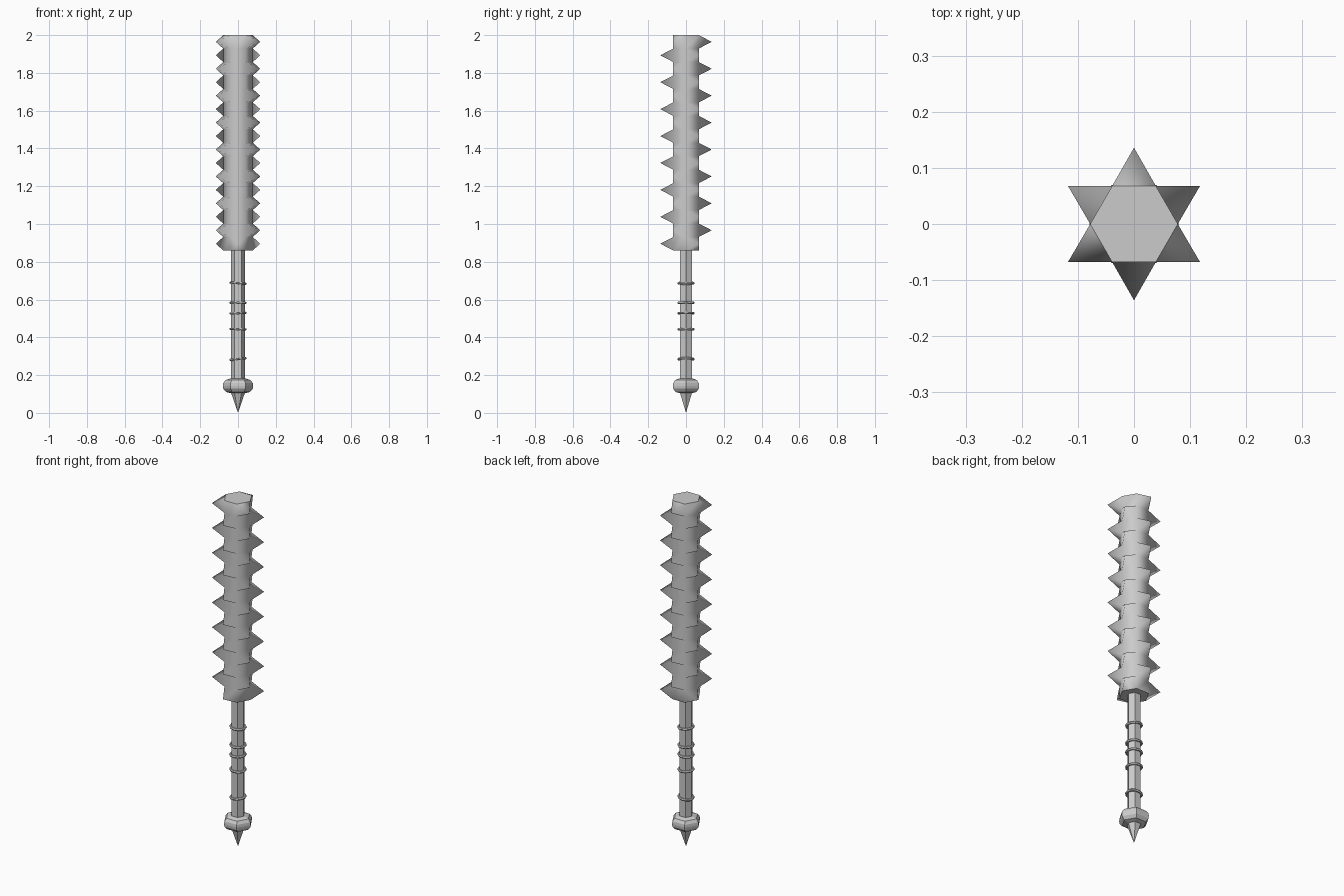
import bpy, bmesh, math
from mathutils import Vector, Matrix

if "Cube" in bpy.data.objects:
    bpy.data.objects.remove(bpy.data.objects["Cube"])


def finish(bm, name):
    bmesh.ops.recalc_face_normals(bm, faces=bm.faces[:])
    mesh = bpy.data.meshes.new(name)
    bm.to_mesh(mesh)
    bm.free()
    obj = bpy.data.objects.new(name, mesh)
    bpy.context.collection.objects.link(obj)
    return obj


def hex_stack(profile):
    """Capped hexagonal lathe through (radius, z) points; returns bmesh and side faces."""
    bm = bmesh.new()
    rings = []
    for r, z in profile:
        if r == 0:
            rings.append([bm.verts.new((0, 0, z))] * 6)
        else:
            rings.append([bm.verts.new((r * math.cos(i * math.pi / 3),
                                        r * math.sin(i * math.pi / 3), z)) for i in range(6)])
    sides = []
    for j, (a, b) in enumerate(zip(rings, rings[1:])):
        for i in range(6):
            k = (i + 1) % 6
            vs = list(dict.fromkeys([a[i], a[k], b[k], b[i]]))
            sides.append((i, j, bm.faces.new(vs)))
    for ring in (rings[0], rings[-1]):
        if ring[0] is not ring[1]:
            bm.faces.new(ring)
    return bm, sides


# Spiked head: hexagonal column with alternating panels pulled out to points
ROWS, Z0, Z1 = 16, 0.86, 2.0
bm, sides = hex_stack([(0.078, Z0 + (Z1 - Z0) * j / ROWS) for j in range(ROWS + 1)])
for i, j, face in sides:
    face.smooth = True
    if (i + j) % 2 == 0:
        centre = face.calc_center_median()
        out = Vector((centre.x, centre.y, 0)).normalized() * 0.136
        tip = bmesh.ops.poke(bm, faces=[face])
        tip["verts"][0].co = (out.x, out.y, centre.z)
        for f in tip["faces"]:
            f.smooth = True
finish(bm, "spiked_head")

# Handle shaft
bm, _ = hex_stack([(0.036, 0.15), (0.036, 0.87)])
finish(bm, "handle")

# Rounded hexagonal pommel
bm, _ = hex_stack([(0.04, 0.105), (0.064, 0.111), (0.078, 0.128), (0.08, 0.143),
                   (0.078, 0.158), (0.066, 0.174), (0.045, 0.181)])
finish(bm, "pommel")

# Point under the pommel
bm, _ = hex_stack([(0.0, 0.0), (0.038, 0.11)])
finish(bm, "pommel_spike")

# Thin, slightly tilted grip rings
for n, (z, tilt) in enumerate([(0.285, -6), (0.443, 2), (0.528, -2), (0.583, 1), (0.687, 4)]):
    bpy.ops.mesh.primitive_torus_add(major_segments=12, minor_segments=6,
                                     major_radius=0.039, minor_radius=0.007,
                                     location=(0, 0, z), rotation=(0, math.radians(tilt), 0))
    bpy.context.object.name = f"grip_ring_{n + 1}"
